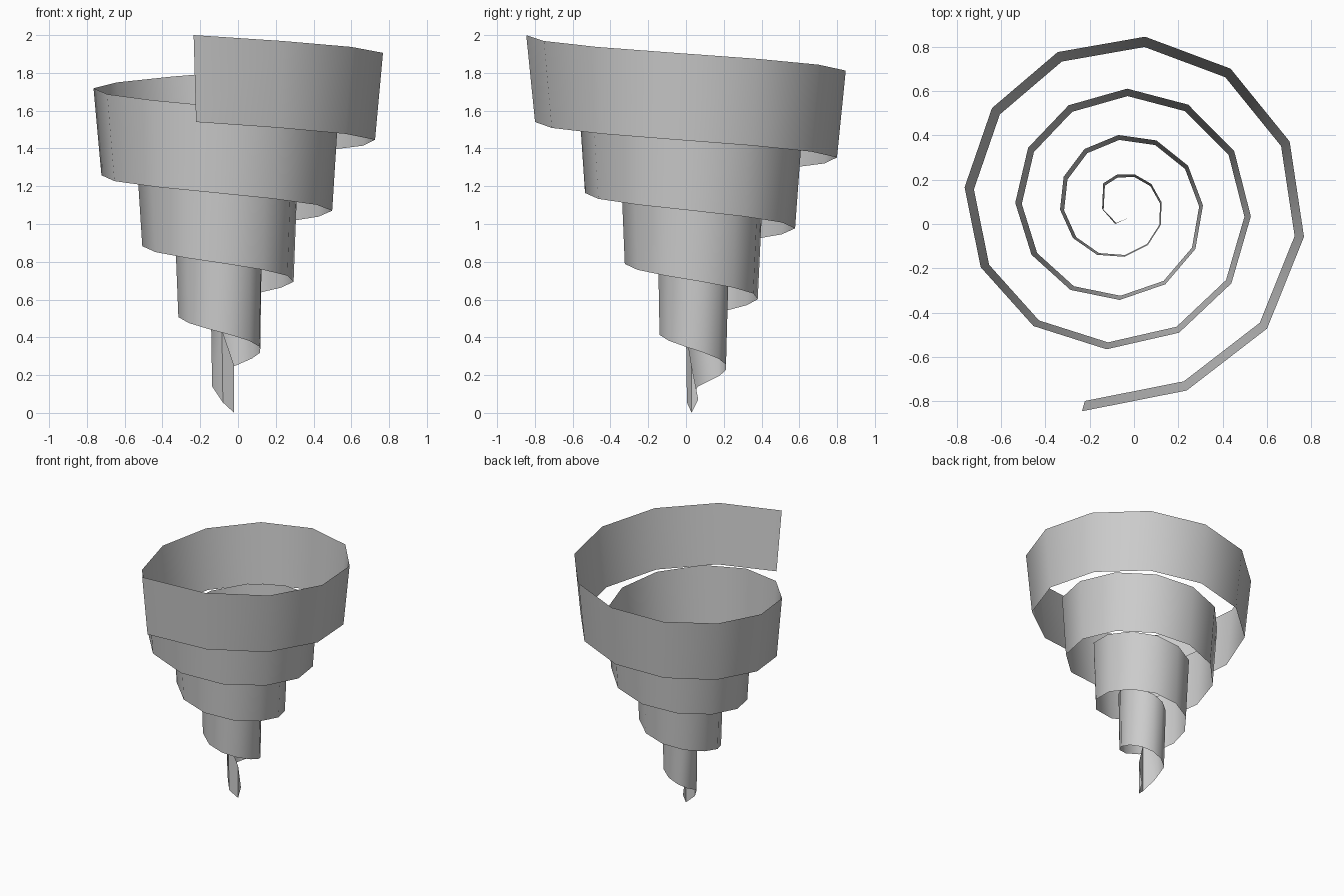
import bpy, bmesh, math
from mathutils import Vector

cube = bpy.data.objects.get("Cube")
if cube:
    bpy.data.objects.remove(cube, do_unlink=True)

# Plain grey sheet material
grey = bpy.data.materials.new("plain_grey")
grey.use_nodes = True
colour = (0.6, 0.6, 0.6, 1)
grey.diffuse_color = colour
grey.node_tree.nodes["Principled BSDF"].inputs["Base Color"].default_value = colour

STEPS = 44        # regular spiral points, from outer end inwards
HEIGHT = 0.46     # height of the ribbon
TAPER = 0.945     # lower rim relative to upper rim


def rim_pair(k):
    """Lower and upper rim points of the conical spiral at step k."""
    angle = math.radians(259.3 + 30.42 * k)
    t = k - 24
    radius = 0.423 - 0.0175 * t + 0.00011 * t * t
    if k == 0:
        radius = 0.942    # the outer end flares out
    x = -0.06 + radius * math.cos(angle)
    y = 0.08 + radius * math.sin(angle)
    z = 1.54 - 0.0313 * k
    return Vector((x * TAPER, y * TAPER, z)), Vector((x, y, z + HEIGHT))


pairs = [rim_pair(k) for k in range(STEPS)]

# Curled inner end that narrows to the pointed tip
pairs += [
    (Vector((-0.137, 0.064, 0.14)), Vector((-0.144, 0.068, 0.58))),
    (Vector((-0.08, 0.005, 0.055)), Vector((-0.085, 0.0, 0.44))),
    (Vector((-0.02, 0.03, 0.0)), Vector((-0.02, 0.03, 0.25))),
]
curl_corner = Vector((-0.02, 0.065, 0.07))

# Ribbon: one wall panel per step, then the closing triangle
bm = bmesh.new()
rims = [(bm.verts.new(low), bm.verts.new(high)) for low, high in pairs]
for (low_a, high_a), (low_b, high_b) in zip(rims, rims[1:]):
    bm.faces.new((low_a, low_b, high_b, high_a))
low, high = rims[-1]
bm.faces.new((low, bm.verts.new(curl_corner), high))

mesh = bpy.data.meshes.new("spiral_ribbon")
bm.to_mesh(mesh)
bm.free()
mesh.materials.append(grey)
ribbon = bpy.data.objects.new("spiral_ribbon", mesh)
bpy.context.collection.objects.link(ribbon)

# Smooth along the wall
bpy.ops.object.select_all(action='DESELECT')
ribbon.select_set(True)
bpy.context.view_layer.objects.active = ribbon
bpy.ops.object.shade_smooth_by_angle(angle=math.radians(60))
